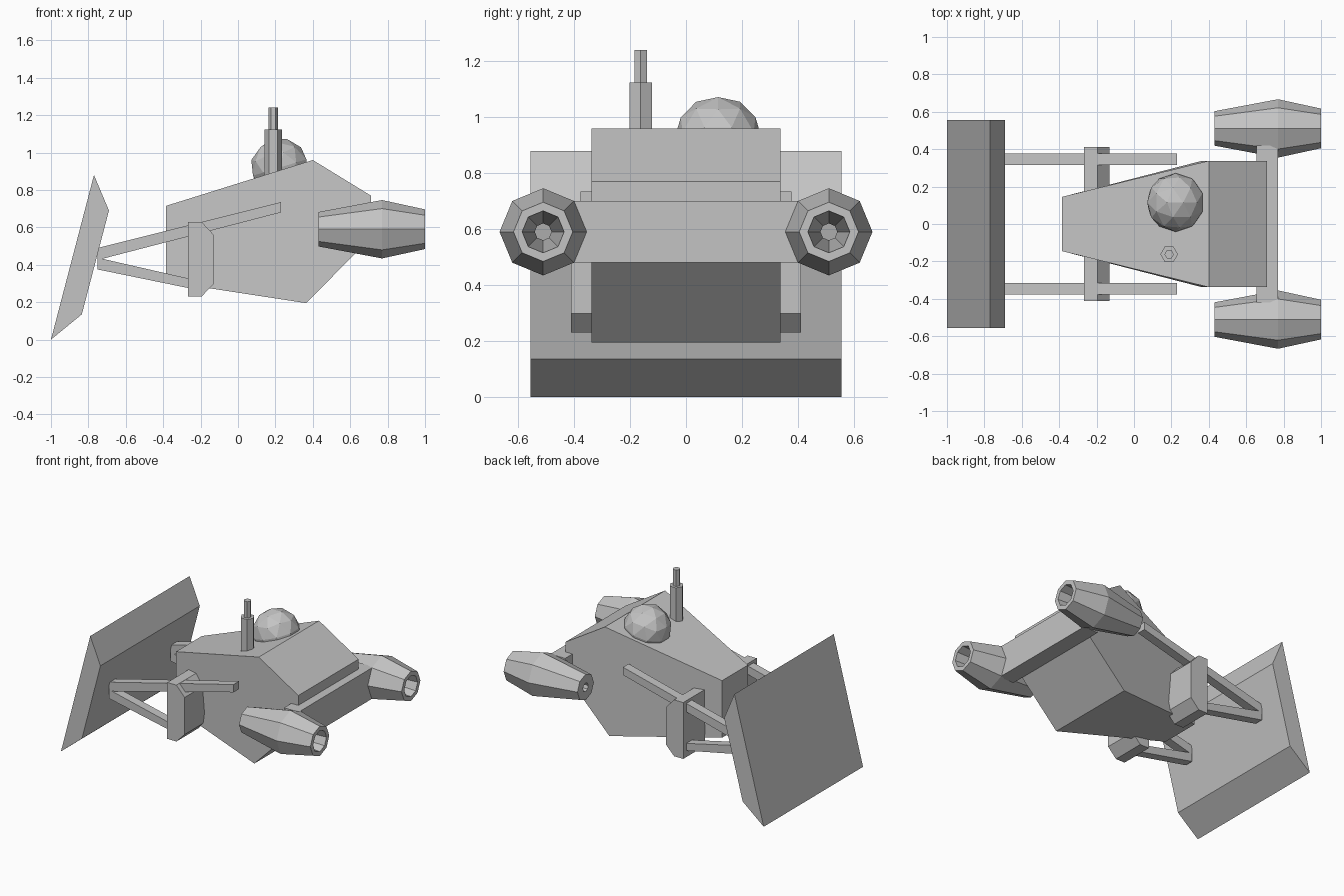
import bpy, bmesh, math
from mathutils import Matrix

cube = bpy.data.objects.get("Cube")
if cube:
    bpy.data.objects.remove(cube)

grey = bpy.data.materials.new("plain_grey")
grey.use_nodes = True
colour = (0.55, 0.55, 0.55, 1)
grey.diffuse_color = colour
grey.node_tree.nodes["Principled BSDF"].inputs["Base Color"].default_value = colour


def finish(name, bm):
    bmesh.ops.recalc_face_normals(bm, faces=bm.faces)
    mesh = bpy.data.meshes.new(name)
    bm.to_mesh(mesh)
    bm.free()
    mesh.materials.append(grey)
    obj = bpy.data.objects.new(name, mesh)
    bpy.context.collection.objects.link(obj)
    return obj


def extrude_profile(name, points, width):
    """Close an xz profile between y limits; width(x) gives (y0, y1)."""
    bm = bmesh.new()
    sides = [[bm.verts.new((x, width(x)[k], z)) for x, z in points] for k in (0, 1)]
    for side in sides:
        bm.faces.new(side)
    n = len(points)
    for i in range(n):
        j = (i + 1) % n
        bm.faces.new((sides[0][i], sides[0][j], sides[1][j], sides[1][i]))
    return finish(name, bm)


def lathe(name, rings, count, place, closed):
    """Join polygon rings (height, radius) into a loft along local z."""
    bm = bmesh.new()
    loops = []
    for h, r in rings:
        angles = [math.tau * i / count for i in range(count)]
        loops.append([bm.verts.new((r * math.cos(a), r * math.sin(a), h)) for a in angles])
    pairs = list(zip(loops, loops[1:]))
    if closed:
        pairs.append((loops[-1], loops[0]))
    else:
        bm.faces.new(loops[0])
        bm.faces.new(loops[-1])
    for a, b in pairs:
        for i in range(count):
            j = (i + 1) % count
            bm.faces.new((a[i], a[j], b[j], b[i]))
    bm.transform(place)
    return finish(name, bm)


# Slanted pushing blade
extrude_profile("blade", [(-1, 0), (-0.77, 0.88), (-0.69, 0.69), (-0.835, 0.135)],
                lambda x: (-0.557, 0.557))


# Wedge hull, narrowing toward the blade
def hull_width(x):
    y = 0.145 if x < 0 else 0.338
    return -y, y


extrude_profile("hull", [(-0.385, 0.715), (0.4, 0.96), (0.71, 0.77),
                         (0.71, 0.545), (0.365, 0.195), (-0.385, 0.31)], hull_width)

# Cross beam carrying the engine pods
extrude_profile("pod_beam", [(0.655, 0.48), (0.77, 0.48), (0.77, 0.7), (0.655, 0.7)],
                lambda x: (-0.42, 0.42))

arm = [(-0.75, 0.49), (0.23, 0.735), (0.23, 0.68), (-0.725, 0.432),
       (-0.2, 0.312), (-0.2, 0.262), (-0.75, 0.375)]
bracket = [(-0.267, 0.63), (-0.195, 0.63), (-0.13, 0.56),
           (-0.13, 0.297), (-0.195, 0.23), (-0.267, 0.23)]
pod = [(0.43, 0.092), (0.77, 0.156), (1, 0.106), (1, 0.075), (0.43, 0.03)]

# Mirrored arms, brackets and hollow pods
for side, s in (("left", 1), ("right", -1)):
    extrude_profile("arm_" + side, arm, lambda x: (s * 0.315, s * 0.378))
    extrude_profile("bracket_" + side, bracket, lambda x: (s * 0.17, s * 0.412))
    place = Matrix.Translation((0, s * 0.511, 0.59)) @ Matrix.Rotation(math.pi / 2, 4, 'Y')
    lathe("pod_" + side, pod, 8, place, True)

# Stepped mast
lathe("mast", [(0.84, 0.047), (1.124, 0.047), (1.124, 0.025), (1.24, 0.025)], 6,
      Matrix.Translation((0.188, -0.162, 0)), False)

# Faceted dome, tilted with the sloping roof
bm = bmesh.new()
bmesh.ops.create_icosphere(bm, subdivisions=2, radius=0.157)
bm.transform(Matrix.Translation((0.223, 0.115, 0.92)) @ Matrix.Rotation(math.radians(-17), 4, 'Y'))
finish("dome", bm)
